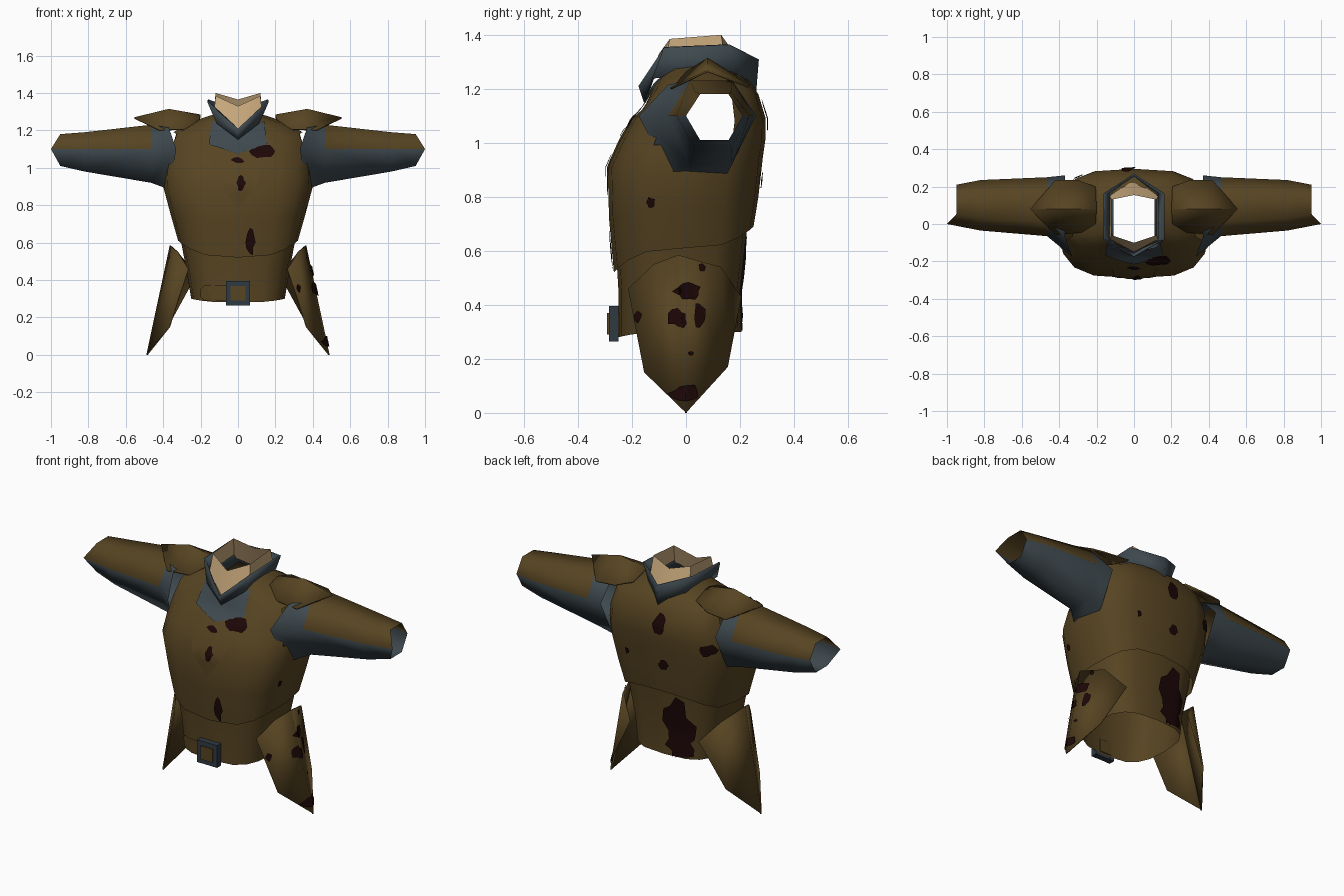
import bpy, bmesh, math, random
from mathutils import Vector
from mathutils.bvhtree import BVHTree

random.seed(4)
if "Cube" in bpy.data.objects:
    bpy.data.objects.remove(bpy.data.objects["Cube"])


def material(name, colour):
    mat = bpy.data.materials.new(name)
    mat.use_nodes = True
    mat.diffuse_color = (*colour, 1)
    mat.node_tree.nodes["Principled BSDF"].inputs["Base Color"].default_value = (*colour, 1)
    return mat


leather = material("brown leather", (0.095, 0.058, 0.016))
cloth = material("blue grey cloth", (0.048, 0.066, 0.077))
lining = material("tan lining", (0.57, 0.39, 0.2))
steel = material("dark steel", (0.03, 0.042, 0.055))
stain_red = material("dark red stain", (0.012, 0.002, 0.002))
parts = []


def finish(name, bm, mats, thickness=0, normals=True, crease=35):
    if normals:
        bmesh.ops.recalc_face_normals(bm, faces=bm.faces)
    mesh = bpy.data.meshes.new(name)
    bm.to_mesh(mesh)
    bm.free()
    obj = bpy.data.objects.new(name, mesh)
    bpy.context.collection.objects.link(obj)
    for mat in mats:
        mesh.materials.append(mat)
    if thickness:
        mod = obj.modifiers.new("thickness", 'SOLIDIFY')
        mod.thickness = thickness
    parts.append((obj, crease))
    return obj


def loft(rings):
    """Open tube through closed rings of equal size."""
    bm = bmesh.new()
    rows = [[bm.verts.new(p) for p in ring] for ring in rings]
    for a, b in zip(rows, rows[1:]):
        for i in range(len(a)):
            j = (i + 1) % len(a)
            bm.faces.new((a[i], a[j], b[j], b[i]))
    return bm


def body_ring(z_front, z_side, z_back, half_width, y_front, y_back, sides=16):
    """Squarish oval whose height differs at front, side and back."""
    ring = []
    for i in range(sides):
        t = math.tau * i / sides
        c, s = math.cos(t), math.sin(t)
        x = math.copysign(abs(c) ** 0.65, c) * half_width
        y = (y_front + y_back) / 2 + math.copysign(abs(s) ** 0.65, s) * (y_back - y_front) / 2
        ring.append((x, y, z_side + ((z_front if s < 0 else z_back) - z_side) * s * s))
    return ring


def half_ring(points):
    """Complete a ring from its front centre, left side and back centre points."""
    return points + [(-x, y, z) for x, y, z in reversed(points[1:-1])]


# Lower tunic
tunic = finish("lower_tunic", loft([body_ring(*r) for r in (
    (0.28, 0.3, 0.3, 0.25, -0.25, 0.205),
    (0.45, 0.45, 0.45, 0.275, -0.25, 0.2),
    (0.62, 0.66, 0.72, 0.315, -0.26, 0.23))]), [leather])

# Vest with pointed front hem and open armholes
bm = loft([body_ring(*r) for r in (
    (0.52, 0.61, 0.69, 0.32, -0.267, 0.25),
    (0.72, 0.75, 0.8, 0.36, -0.285, 0.268),
    (0.91, 0.9, 0.95, 0.4, -0.29, 0.285),
    (1.01, 0.99, 1.02, 0.395, -0.245, 0.295),
    (1.09, 1.08, 1.09, 0.38, -0.2, 0.295),
    (1.12, 1.19, 1.18, 0.345, -0.165, 0.268),
    (1.14, 1.25, 1.23, 0.24, -0.15, 0.235),
    (1.22, 1.285, 1.25, 0.13, -0.115, 0.2))])
holes = [f for f in bm.faces for c in [f.calc_center_median()]
         if abs(c.x) > 0.3 and abs(c.y - 0.05) < 0.115 and 1 < c.z < 1.17]
bmesh.ops.delete(bm, geom=holes, context='FACES')
vest = finish("vest", bm, [leather])

# Collar and its lining
finish("collar", loft([
    half_ring([(0, -0.148, 1.15), (0.11, -0.12, 1.24), (0.11, 0.17, 1.25), (0, 0.25, 1.165)]),
    half_ring([(0, -0.168, 1.21), (0.157, -0.08, 1.355), (0.157, 0.16, 1.365), (0, 0.262, 1.31)])]),
    [cloth], 0.008)
finish("collar_lining", loft([
    half_ring([(0, -0.15, 1.2), (0.13, -0.08, 1.28), (0.13, 0.15, 1.28), (0, 0.24, 1.2)]),
    half_ring([(0, -0.1, 1.33), (0.12, -0.06, 1.385), (0.12, 0.13, 1.4), (0, 0.155, 1.365)])]),
    [lining])


# Sleeves, leather above and cloth below
def sleeve_ring(side, x, y_front, y_back, z_low, z_high, tip=0):
    yc, ry = (y_front + y_back) / 2, (y_back - y_front) / 2
    ring = []
    for i in range(6):
        t = math.tau * i / 6
        z = 1.1 if i % 3 == 0 else (z_high if i < 3 else z_low)
        ring.append((side * (x + (tip if i == 3 else 0)), yc + ry * math.cos(t), z))
    return ring


flaps = []
for side, word in ((1, "left"), (-1, "right")):
    bm = loft([sleeve_ring(side, *r) for r in (
        (0.37, -0.175, 0.26, 0.885, 1.215, -0.04),
        (0.465, -0.065, 0.25, 0.92, 1.23),
        (0.82, -0.035, 0.235, 0.98, 1.19),
        (0.95, 0, 0.21, 1.01, 1.18, 0.05))])
    for f in bm.faces:
        c = f.calc_center_median()
        f.material_index = int(abs(c.x) > 0.45 and c.z > 1.1)
    finish(word + "_sleeve", bm, [cloth, leather], crease=80)

    # Ridged shoulder pad
    bm = bmesh.new()
    rows = [[bm.verts.new((side * x, y, z)) for x, y, z in row] for row in (
        ((0.205, 0, 1.265), (0.28, -0.045, 1.21), (0.42, -0.06, 1.205)),
        ((0.2, 0.08, 1.285), (0.37, 0.08, 1.315), (0.555, 0.08, 1.27)),
        ((0.205, 0.2, 1.25), (0.3, 0.235, 1.22), (0.42, 0.235, 1.21)))]
    for a, b in zip(rows, rows[1:]):
        for i in range(2):
            bm.faces.new((a[i], a[i + 1], b[i + 1], b[i]))
    finish(word + "_shoulder_pad", bm, [leather], 0.008)

    # Hip flap: front and back halves meeting at a sharp ridge
    bm = bmesh.new()
    for edge in (((0.325, -0.12, 0.55), (0.27, -0.215, 0.46), (0.37, -0.155, 0.15)),
                 ((0.32, 0.13, 0.54), (0.225, 0.205, 0.43), (0.37, 0.155, 0.17))):
        outline = ((0.365, -0.03, 0.585),) + edge + ((0.49, 0, 0),)
        bm.faces.new([bm.verts.new((side * x, y, z)) for x, y, z in outline])
    bmesh.ops.triangulate(bm, faces=bm.faces)
    for f in bm.faces:
        f.normal_update()
        if f.normal.x * side < 0:
            f.normal_flip()
    flaps.append(finish(word + "_hip_flap", bm, [leather], 0.008, normals=False))


# Thin plates laid over the garment
def surface(objects):
    verts, faces = [], []
    for obj in objects:
        base = len(verts)
        verts += [v.co.copy() for v in obj.data.vertices]
        faces += [[base + i for i in p.vertices] for p in obj.data.polygons]
    return BVHTree.FromPolygons(verts, faces)


garment = surface([tunic, vest] + flaps)


def drape(name, outline, direction, mat, lift, depth=0.06):
    """Lay a flat outline on the garment, dropping points that miss or fall too deep."""
    way = Vector(direction)

    def cast(u, z):
        start = Vector((u if way.y else 0, u if way.x else 0, z)) - way * 2
        return garment.ray_cast(start, way)[0]

    cu = sum(p[0] for p in outline) / len(outline)
    cz = sum(p[1] for p in outline) / len(outline)
    middle = cast(cu, cz)
    bm = bmesh.new()
    centre = bm.verts.new((cu, cz, 0))
    rim = [bm.verts.new((u, z, 0)) for u, z in outline]
    for i, v in enumerate(rim):
        bm.faces.new((centre, v, rim[(i + 1) % len(rim)]))
    bmesh.ops.subdivide_edges(bm, edges=bm.edges, cuts=3, use_grid_fill=True)
    lost = []
    for v in bm.verts:
        hit = cast(v.co.x, v.co.y)
        if hit is None or abs((hit - middle).dot(way)) > depth:
            lost.append(v)
        else:
            v.co = hit - way * lift
    bmesh.ops.delete(bm, geom=lost, context='VERTS')
    for f in bm.faces:
        f.normal_update()
        if f.normal.dot(way) > 0:
            f.normal_flip()
    finish(name, bm, [mat], normals=False)


FRONT, LEFT, BACK = (0, 1, 0), (-1, 0, 0), (0, -1, 0)

# Throat cloth, chest placket and strap end
drape("throat_cloth", [(-0.14, 1.25), (-0.155, 1.125), (0, 1.075), (0.155, 1.125), (0.14, 1.25), (0, 1.19)],
      FRONT, cloth, 0.008, 0.17)
drape("chest_placket", [(-0.14, 1.1), (-0.1, 0.91), (0, 0.78), (0.1, 0.91), (0.14, 1.1), (0, 1.06)],
      FRONT, leather, 0.004, 0.12)
drape("strap_end", [(-0.18, 0.29), (-0.2, 0.31), (-0.2, 0.35), (-0.18, 0.37), (-0.05, 0.37), (-0.05, 0.29)],
      FRONT, leather, 0.009)

# Stains: direction, centre across, centre height, half width, half height
for way, u, z, w, h in (
        (FRONT, 0.14, 1.09, 0.07, 0.04), (FRONT, 0, 1.04, 0.035, 0.015),
        (FRONT, 0.015, 0.92, 0.025, 0.04), (FRONT, 0.065, 0.6, 0.025, 0.07),
        (LEFT, 0.01, 0.45, 0.05, 0.035), (LEFT, 0.05, 0.36, 0.025, 0.045),
        (LEFT, -0.03, 0.35, 0.035, 0.035), (LEFT, -0.18, 0.355, 0.015, 0.02),
        (LEFT, 0, 0.07, 0.06, 0.035), (LEFT, 0.06, 0.54, 0.012, 0.015),
        (LEFT, 0.02, 0.22, 0.01, 0.01), (LEFT, -0.13, 0.78, 0.015, 0.02),
        (BACK, -0.03, 1.1, 0.04, 0.055), (BACK, -0.09, 0.5, 0.09, 0.14),
        (BACK, -0.1, 0.36, 0.075, 0.07), (BACK, -0.05, 0.86, 0.03, 0.03),
        (BACK, -0.31, 1, 0.04, 0.04), (BACK, 0.19, 0.88, 0.015, 0.02)):
    blob = []
    for i in range(12):
        t, r = math.tau * i / 12, random.uniform(0.7, 1.2)
        blob.append((u + w * r * math.cos(t), z + h * r * math.sin(t)))
    drape("stain", blob, way, stain_red, 0.009)


# Belt buckle: steel frame around a leather strap
def boxes(name, specs, mat):
    bm = bmesh.new()
    for centre, size in specs:
        made = bmesh.ops.create_cube(bm, size=1)["verts"]
        bmesh.ops.scale(bm, vec=size, verts=made)
        bmesh.ops.translate(bm, vec=centre, verts=made)
    finish(name, bm, [mat])


boxes("buckle_frame",
      [((s * 0.052, -0.268, 0.33), (0.026, 0.036, 0.13)) for s in (-1, 1)]
      + [((0, -0.268, 0.33 + s * 0.052), (0.08, 0.034, 0.026)) for s in (-1, 1)], steel)
boxes("buckle_strap", [((0, -0.268, 0.33), (0.078, 0.05, 0.078))], leather)

# Smooth shading with sharp creases
for obj, crease in parts:
    bpy.ops.object.select_all(action='DESELECT')
    obj.select_set(True)
    bpy.context.view_layer.objects.active = obj
    bpy.ops.object.shade_smooth_by_angle(angle=math.radians(crease))
